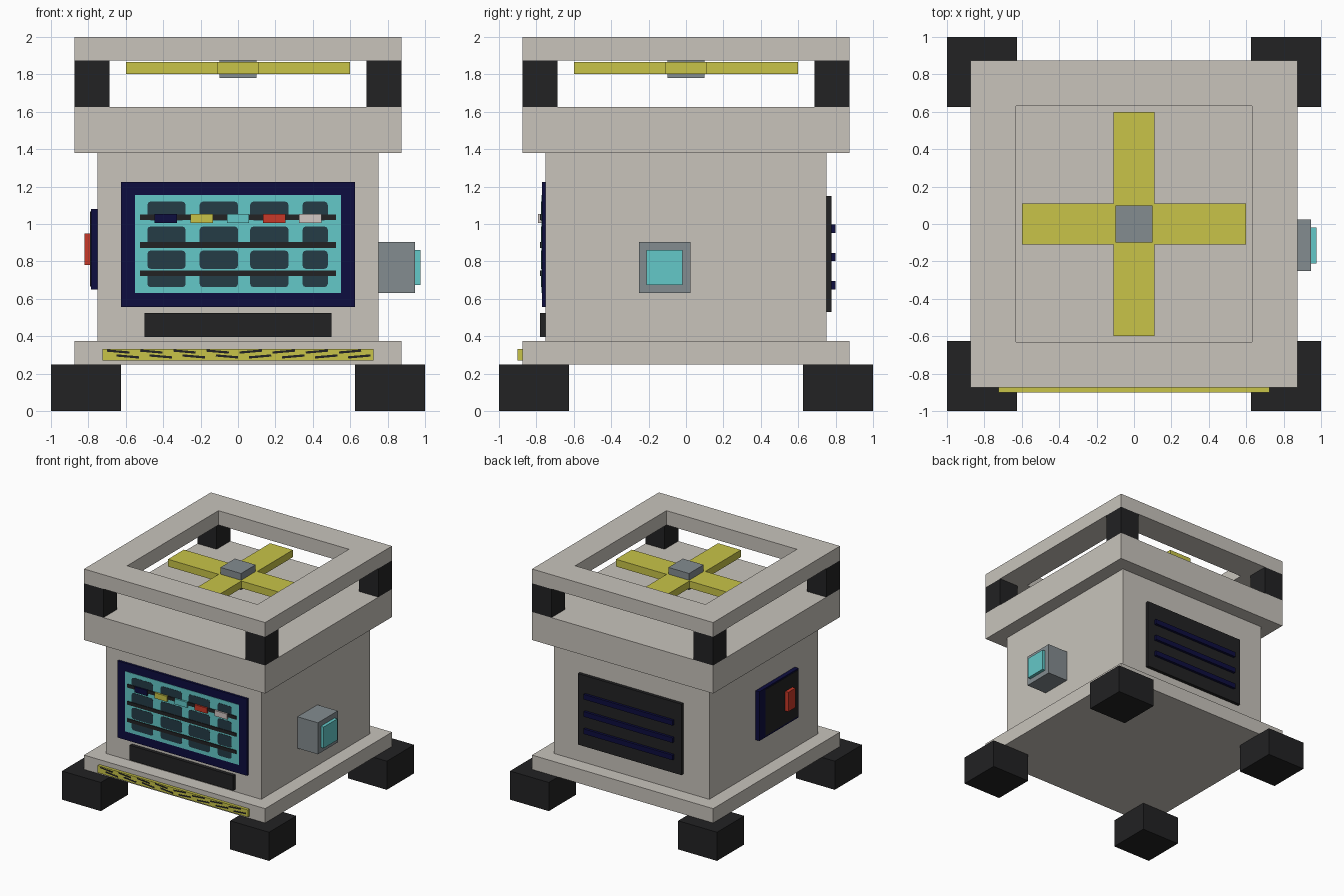
import bpy, bmesh
from math import radians
from mathutils import Matrix

cube = bpy.data.objects.get("Cube")
if cube:
    bpy.data.objects.remove(cube, do_unlink=True)


def material(name, r, g, b):
    m = bpy.data.materials.new(name)
    m.use_nodes = True
    m.diffuse_color = (r, g, b, 1)
    m.node_tree.nodes["Principled BSDF"].inputs["Base Color"].default_value = (r, g, b, 1)
    return m


BEIGE = material("warm beige", 0.58, 0.55, 0.50)
BLACK = material("soft black", 0.016, 0.016, 0.017)
NAVY = material("navy", 0.004, 0.004, 0.05)
CYAN = material("cyan", 0.127, 0.578, 0.578)
TEAL = material("dark teal", 0.018, 0.045, 0.062)
YELLOW = material("yellow", 0.578, 0.552, 0.065)
RED = material("red", 0.578, 0.04, 0.021)
GREY = material("steel grey", 0.23, 0.262, 0.279)
PALE = material("pale pink", 0.64, 0.57, 0.55)


def finish(name, bm, mat):
    bmesh.ops.recalc_face_normals(bm, faces=bm.faces)
    mesh = bpy.data.meshes.new(name)
    bm.to_mesh(mesh)
    bm.free()
    mesh.materials.append(mat)
    obj = bpy.data.objects.new(name, mesh)
    bpy.context.collection.objects.link(obj)
    return obj


def add_box(bm, x, y, z, tilt=0):
    """Box from three (low, high) ranges, optionally tilted about the y axis."""
    centre = [sum(r) / 2 for r in (x, y, z)]
    size = [r[1] - r[0] for r in (x, y, z)]
    m = (Matrix.Translation(centre) @ Matrix.Rotation(radians(tilt), 4, "Y")
         @ Matrix.Diagonal((*size, 1)))
    return bmesh.ops.create_cube(bm, size=1, matrix=m)["verts"]


def box(name, mat, x, y, z, tilt=0):
    bm = bmesh.new()
    add_box(bm, x, y, z, tilt)
    return finish(name, bm, mat)


def corner_boxes(name, mat, inner, outer, z):
    """One box in each of the four corners."""
    for side, sx in (("left", 1), ("right", -1)):
        for end, sy in (("front", -1), ("back", 1)):
            box(f"{end}_{side}_{name}", mat, sorted((sx * inner, sx * outer)),
                sorted((sy * inner, sy * outer)), z)


def square(half):
    return (-half, half)


# Main housing
box("base_slab", BEIGE, square(0.875), square(0.875), (0.25, 0.375))
box("body", BEIGE, square(0.75), square(0.75), (0.375, 1.38))
box("upper_block", BEIGE, square(0.875), square(0.875), (1.38, 1.625))
corner_boxes("foot", BLACK, 0.625, 1.0, (0, 0.25))
corner_boxes("post", BLACK, 0.6875, 0.875, (1.625, 1.875))

# Open square frame on top
bm = bmesh.new()
rings = []
for half, z in ((0.875, 1.875), (0.875, 2.0), (0.63, 2.0), (0.63, 1.875)):
    rings.append([bm.verts.new((sx * half, sy * half, z))
                  for sx, sy in ((-1, -1), (1, -1), (1, 1), (-1, 1))])
for i in range(4):
    a, b = rings[i], rings[(i + 1) % 4]
    for j in range(4):
        k = (j + 1) % 4
        bm.faces.new((a[j], a[k], b[k], b[j]))
finish("top_frame", bm, BEIGE)

# Fan: four blades around a hub
blade_z = (1.803, 1.866)
box("fan_cross_blade", YELLOW, square(0.6), square(0.11), blade_z)
box("fan_front_blade", YELLOW, square(0.11), (-0.6, -0.11), blade_z)
box("fan_back_blade", YELLOW, square(0.11), (0.11, 0.6), blade_z)
box("fan_hub", GREY, square(0.1), square(0.1), (1.78, 1.925))

# Display window
box("window_surround", NAVY, square(0.625), (-0.77, -0.75), (0.555, 1.225))
box("window_screen", CYAN, square(0.55), (-0.773, -0.765), (0.63, 1.155))

# Rounded compartments behind the shelves
bm = bmesh.new()
for x in ((-0.485, -0.28), (-0.205, 0), (0.065, 0.27), (0.345, 0.48)):
    for z in ((1.02, 1.12), (0.888, 0.987), (0.76, 0.858), (0.662, 0.74)):
        verts = add_box(bm, x, (-0.775, -0.768), z)
        edges = {e for v in verts for e in v.link_edges
                 if abs(e.verts[0].co.y - e.verts[1].co.y) > 0.001}
        bmesh.ops.bevel(bm, geom=list(edges), offset=0.018, segments=2,
                        profile=0.5, affect="EDGES")
finish("window_compartments", bm, TEAL)

for i, z in enumerate((1.037, 0.888, 0.737)):
    box(f"shelf_{i + 1}", BLACK, square(0.525), (-0.78, -0.768), (z - 0.015, z + 0.015))

# Goods on the top shelf
for i, mat in enumerate((NAVY, YELLOW, CYAN, RED, PALE)):
    x = -0.386 + i * 0.193
    box(f"shelf_item_{i + 1}", mat, (x - 0.06, x + 0.06), (-0.79, -0.77), (1.005, 1.053))

# Tray and warning strip
box("front_tray", BLACK, square(0.5), (-0.78, -0.75), (0.395, 0.525))
box("warning_strip", YELLOW, square(0.725), (-0.9, -0.875), (0.27, 0.333))
for i in range(8):
    x = -0.62 + i * 0.177
    for dx, z in ((-0.02, 0.318), (0.03, 0.292)):
        box("warning_stripe", BLACK, (x + dx - 0.06, x + dx + 0.06),
            (-0.902, -0.898), (z - 0.006, z + 0.006), 5 if i < 4 else -5)

# Back vent with slats
box("back_vent", BLACK, square(0.5), (0.75, 0.778), (0.53, 1.15))
for i in range(3):
    z = 0.672 + i * 0.151
    box(f"vent_slat_{i + 1}", NAVY, square(0.43), (0.77, 0.8), (z - 0.022, z + 0.022))

# Side dispenser box
box("side_box", GREY, (0.75, 0.947), (-0.25, 0.025), (0.63, 0.905))
box("side_box_light", CYAN, (0.94, 0.975), (-0.21, -0.02), (0.675, 0.86))

# Opposite side panel with handle
box("side_panel", NAVY, (-0.787, -0.75), (-0.43, 0.11), (0.65, 1.08))
box("side_panel_plate", BLACK, (-0.79, -0.785), (-0.42, 0.03), (0.665, 1.068))
box("side_panel_handle", RED, (-0.82, -0.787), (-0.34, -0.24), (0.78, 0.95))
